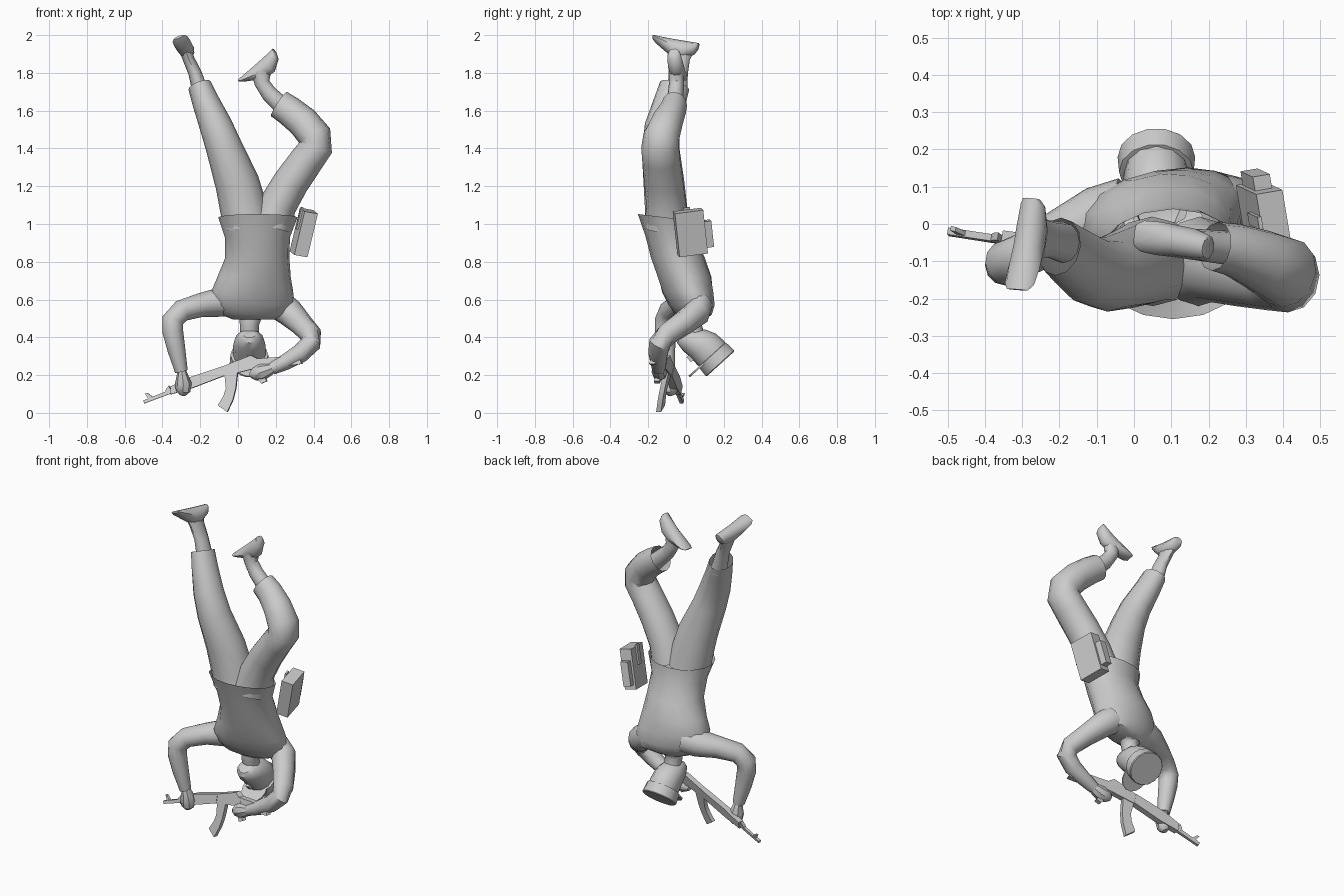
import bpy, bmesh, math
from mathutils import Vector as V

grey = bpy.data.materials.new("plain_grey")
grey.diffuse_color = (0.6, 0.6, 0.6, 1)


def finish(name, bm, angle=40):
    bmesh.ops.recalc_face_normals(bm, faces=bm.faces)
    me = bpy.data.meshes.new(name)
    bm.to_mesh(me)
    bm.free()
    me.materials.append(grey)
    ob = bpy.data.objects.new(name, me)
    bpy.context.collection.objects.link(ob)
    bpy.ops.object.select_all(action='DESELECT')
    ob.select_set(True)
    bpy.context.view_layer.objects.active = ob
    bpy.ops.object.shade_smooth_by_angle(angle=math.radians(angle))
    return ob


def loft(name, rings, n=12, angle=40, caps=(True, True)):
    """Skin through rings given as (centre, half axis a, half axis b)."""
    bm = bmesh.new()
    loops = []
    for c, a, b in rings:
        loops.append([bm.verts.new(c + a * math.cos(k * math.tau / n) + b * math.sin(k * math.tau / n))
                      for k in range(n)])
    for p, q in zip(loops, loops[1:]):
        for k in range(n):
            bm.faces.new((p[k], p[(k + 1) % n], q[(k + 1) % n], q[k]))
    for loop, cap in zip((loops[0], loops[-1]), caps):
        if cap:
            bm.faces.new(loop)
    return finish(name, bm, angle)


def tube(name, pts, n=12, caps=(False, False)):
    """Limb through (x, y, z, in-plane radius, depth radius)."""
    rings = []
    for i, p in enumerate(pts):
        t = (V(pts[min(i + 1, len(pts) - 1)][:3]) - V(pts[max(i - 1, 0)][:3])).normalized()
        a = t.cross(V((0, 1, 0))).normalized()
        rings.append((V(p[:3]), a * p[3], a.cross(t) * p[4]))
    return loft(name, rings, n, 40, caps)


def foot(name, heel, toe, up):
    heel, toe = V(heel), V(toe)
    along = (toe - heel).normalized()
    side = along.cross(V(up)).normalized()
    up = side.cross(along)
    rings = []
    for s, h, w in ((0, .03, .025), (.06, .065, .035), (.3, .1, .042), (.52, .095, .043),
                    (.75, .06, .045), (.93, .03, .042), (1, .012, .03)):
        rings.append((heel.lerp(toe, s) + up * h / 2, side * w, up * h / 2))
    loft(name, rings, 10)


def box(name, c, u, v, w):
    """Box from its centre and three full edge vectors."""
    bm = bmesh.new()
    bmesh.ops.create_cube(bm, size=1)
    for q in bm.verts:
        q.co = V(c) + V(u) * q.co.x + V(v) * q.co.y + V(w) * q.co.z
    finish(name, bm, 30)


# Jacket, open at the hem: z, x min, x max, y min, y max, yaw in degrees, tilt
jacket = []
for z, x0, x1, y0, y1, yaw, tilt in (
        (1.035, -.105, .315, -.255, .04, 0, -.12), (.93, -.07, .275, -.215, .05, 0, -.05),
        (.82, -.068, .272, -.185, .1, 2, 0), (.72, -.11, .28, -.15, .135, 5, 0),
        (.64, -.145, .295, -.125, .143, 9, 0), (.57, -.14, .305, -.085, .145, 12, 0),
        (.52, -.095, .28, -.05, .13, 12, 0), (.495, -.03, .2, -.015, .1, 10, 0)):
    r = math.radians(yaw)
    rx, ry = (x1 - x0) / 2, (y1 - y0) / 2
    jacket.append((V(((x0 + x1) / 2, (y0 + y1) / 2, z)),
                   V((math.cos(r), math.sin(r), 0)) * rx,
                   V((-math.sin(r), math.cos(r), tilt)) * ry))
loft("jacket", jacket, 16, 40, (False, True))

# Trousers, open at the cuffs
tube("left_trouser", [(.05, -.1, .99, .128, .12), (.03, -.105, 1.08, .125, .112), (-.005, -.117, 1.22, .117, .108),
                      (-.072, -.135, 1.4, .097, .1), (-.117, -.125, 1.52, .087, .093), (-.172, -.085, 1.65, .072, .085),
                      (-.203, -.06, 1.733, .063, .08)])
tube("right_trouser", [(.175, -.1, .99, .11, .12), (.21, -.105, 1.1, .1, .105), (.28, -.118, 1.22, .095, .103),
                       (.365, -.132, 1.34, .09, .1), (.412, -.137, 1.405, .09, .1), (.407, -.13, 1.465, .09, .096),
                       (.345, -.1, 1.54, .085, .085), (.27, -.07, 1.6, .08, .072), (.217, -.06, 1.635, .077, .066)])

# Shins and feet
tube("left_shin", [(-.19, -.05, 1.67, .046, .055), (-.228, -.04, 1.8, .035, .05),
                   (-.26, -.035, 1.87, .031, .055), (-.285, -.03, 1.94, .032, .08)])
foot("left_foot", (-.28, .07, 1.955), (-.315, -.175, 1.995), (.4, 0, -1))
tube("right_shin", [(.26, -.065, 1.6, .05, .046), (.165, -.055, 1.69, .043, .042),
                    (.128, -.05, 1.745, .04, .04), (.122, -.052, 1.81, .055, .04)])
foot("right_foot", (.183, -.065, 1.928), (.0, -.03, 1.765), (.64, 0, -.77))

# Sleeves and hands
tube("left_sleeve", [(-.02, .035, .6, .085, .09), (-.1, .015, .585, .077, .085), (-.2, -.03, .57, .063, .068),
                     (-.3, -.085, .54, .058, .06), (-.345, -.105, .49, .058, .06), (-.345, -.11, .43, .055, .055),
                     (-.325, -.105, .33, .047, .048), (-.3, -.095, .22, .034, .036)], 12, (False, True))
tube("right_sleeve", [(.22, .07, .57, .08, .07), (.275, .06, .53, .075, .07), (.335, -.02, .47, .062, .065),
                      (.385, -.1, .415, .058, .06), (.387, -.138, .37, .055, .06), (.33, -.148, .315, .05, .052),
                      (.25, -.145, .268, .042, .044), (.18, -.145, .235, .034, .036)], 12, (False, True))
tube("left_hand", [(-.3, -.095, .23, .022, .024), (-.295, -.09, .2, .03, .034), (-.29, -.085, .155, .045, .045),
                   (-.29, -.08, .115, .038, .04), (-.295, -.075, .095, .018, .02)], 8, (True, True))
tube("right_hand", [(.2, -.145, .245, .024, .024), (.165, -.145, .23, .034, .036), (.125, -.14, .215, .045, .042),
                    (.085, -.135, .205, .034, .035), (.065, -.13, .2, .015, .018)], 8, (True, True))

# Neck, head and cap, along the tilted head axis
crown, face, side = V((0, .67, -.74)), V((0, -.74, -.67)), V((1, 0, 0))
base = V((.06, .146, .3))
tube("neck", [(.07, .05, .53, .08, .065), (.064, .038, .505, .06, .055), (.06, .035, .465, .05, .05),
              (.06, .05, .41, .05, .05)], 10)
loft("head", [(base + crown * t + face * f, side * w, face * d) for t, f, w, d in (
    (-.2, .045, .035, .03), (-.182, .04, .058, .056), (-.13, .018, .079, .083), (-.08, .003, .086, .092),
    (-.03, 0, .088, .095), (0, 0, .086, .093))], 12, 40, (True, False))
box("nose", base + face * .1 - crown * .075, side * .02, face * .02, crown * .035)
loft("cap", [(base + crown * t, side * r, face * r) for t, r in ((-.012, .09), (-.01, .1), (.05, .104), (.055, .1))], 14)
loft("cap_brim", [(base + face * .085 + crown * t, side * .078, face * .085) for t in (-.012, -.002)], 14)


# Rifle, drawn as side profiles on a slanted plane
def plate(name, prof, thick):
    bm = bmesh.new()
    sides = []
    for s in (-1, 1):
        sides.append([bm.verts.new((x + s * thick * .09, -.11 - .18 * x + .25 * (z - .2 - .28 * x) + s * thick / 2, z))
                      for x, z in prof])
    n = len(prof)
    bm.faces.new(sides[0])
    bm.faces.new(sides[1])
    for k in range(n):
        bm.faces.new((sides[0][k], sides[0][(k + 1) % n], sides[1][(k + 1) % n], sides[1][k]))
    finish(name, bm, 30)


plate("rifle_barrel", [(-.495, .05), (-.5, .066), (-.34, .13), (-.34, .108)], .018)
plate("front_sight", [(-.47, .07), (-.492, .103), (-.478, .105), (-.447, .08)], .012)
plate("gas_block", [(-.385, .105), (-.38, .125), (-.365, .145), (-.35, .11)], .02)
plate("handguard", [(-.355, .098), (-.355, .14), (-.25, .19), (-.07, .25), (-.07, .197), (-.24, .132)], .038)
plate("receiver", [(-.07, .195), (-.07, .25), (.07, .305), (.1, .29), (.13, .25), (.1, .237)], .034)
plate("stock", [(.08, .285), (.32, .305), (.34, .26), (.31, .255), (.1, .235)], .032)
plate("magazine", [(-.07, .21), (-.062, .13), (-.075, .09), (-.105, .04), (-.055, .005), (-.025, .07),
                   (-.01, .13), (0, .225)], .026)
plate("grip", [(.06, .245), (.105, .25), (.155, .168), (.125, .155)], .028)

# Hip pouch with side pocket and strap
u, v, w = V((.055, -.025, .23)), V((-.025, .15, .02)), V((.07, .012, -.012))
pouch = V((.348, .023, .955))
box("pouch", pouch, u, v, w)
box("side_pocket", pouch + v * .62 - u * .08, u * .6, v * .26, w * .65)
box("strap", pouch - w * .56 + u * .3, u * .5, v * .22, w * .15)
